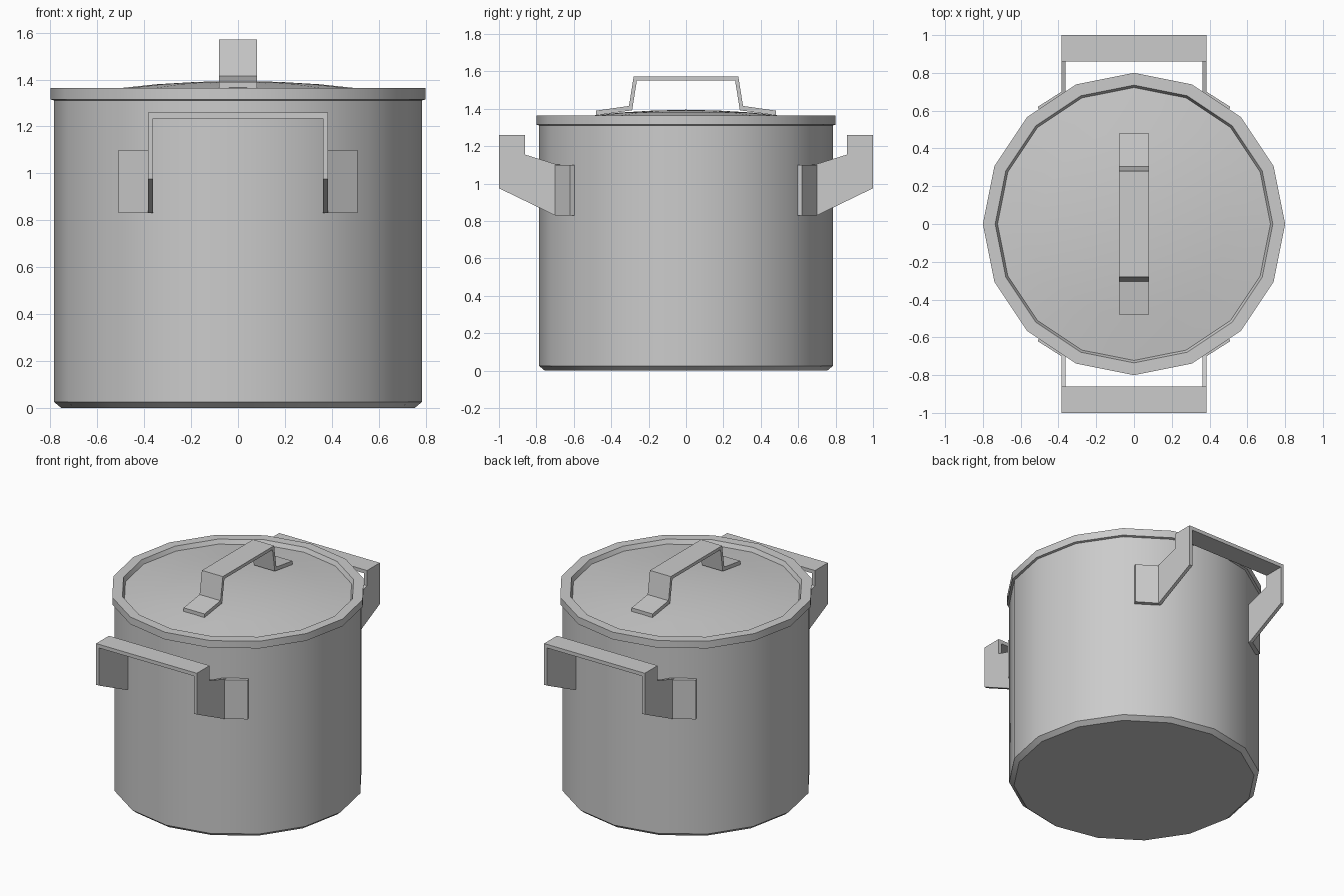
import bpy, bmesh, math

if "Cube" in bpy.data.objects:
    bpy.data.objects.remove(bpy.data.objects["Cube"])

steel = bpy.data.materials.new("brushed_steel")
steel.diffuse_color = (0.6, 0.6, 0.6, 1)
steel.use_nodes = True
steel.node_tree.nodes["Principled BSDF"].inputs["Base Color"].default_value = steel.diffuse_color


def finish(name, bm, smooth=False):
    bmesh.ops.remove_doubles(bm, verts=bm.verts, dist=1e-5)
    bmesh.ops.recalc_face_normals(bm, faces=bm.faces)
    me = bpy.data.meshes.new(name)
    bm.to_mesh(me)
    bm.free()
    me.materials.append(steel)
    ob = bpy.data.objects.new(name, me)
    bpy.context.collection.objects.link(ob)
    if smooth:
        bpy.ops.object.select_all(action='DESELECT')
        ob.select_set(True)
        bpy.context.view_layer.objects.active = ob
        bpy.ops.object.shade_smooth_by_angle(angle=math.radians(35))
    return ob


def lathe(name, profile, sides=16):
    """Spin an (r, z) profile; corners lie on the axes."""
    bm = bmesh.new()
    rings = [[bm.verts.new((r * math.cos(2 * math.pi * i / sides),
                            r * math.sin(2 * math.pi * i / sides), z))
              for i in range(sides)] if r > 0 else [bm.verts.new((0, 0, z))] * sides
             for r, z in profile]
    for a, b in zip(rings, rings[1:]):
        for i in range(sides):
            j = (i + 1) % sides
            bm.faces.new(list(dict.fromkeys((a[i], a[j], b[j], b[i]))))
    return finish(name, bm, True)


def prism(name, pts, axis, lo, hi, flip=(1, 1)):
    """Extrude a 2D outline along x (outline is y,z) or z (outline is x,y)."""
    bm = bmesh.new()

    def place(p, t):
        v = (t, p[0], p[1]) if axis == 'x' else (p[0], p[1], t)
        return bm.verts.new((v[0] * flip[0], v[1] * flip[1], v[2]))
    a = [place(p, lo) for p in pts]
    b = [place(p, hi) for p in pts]
    bm.faces.new(a)
    bm.faces.new(b)
    n = len(pts)
    for i in range(n):
        bm.faces.new((a[i], a[(i + 1) % n], b[(i + 1) % n], b[i]))
    return finish(name, bm)


# Pot body, rim and domed lid
lathe("pot_body", [(0, 0), (0.755, 0), (0.785, 0.025), (0.785, 1.32)])
lathe("rim", [(0.78, 1.31), (0.80, 1.315), (0.80, 1.365), (0.735, 1.365),
              (0.722, 1.335)])
lathe("lid", [(0.73, 1.335), (0.5, 1.364), (0.35, 1.38), (0.18, 1.39), (0, 1.395)])

# Lid handle: bent strap
top = [(-0.48, 1.39), (-0.305, 1.415), (-0.28, 1.572)]
low = [(-0.48, 1.365), (-0.288, 1.392), (-0.263, 1.55)]
mirror = lambda pts: [(-y, z) for y, z in reversed(pts)]
prism("lid_handle", top + mirror(top) + low[::1] and
      top + mirror(top) + [(-y, z) for y, z in low] + low[::-1], 'x', -0.08, 0.08)

# Side handles: grip, bent arms and tabs lying against the wall
arm = [(1, 1.26), (0.86, 1.26), (0.86, 1.155), (0.70, 1.105), (0.67, 1.10),
       (0.67, 0.83), (0.70, 0.83), (1, 0.975)]
tab = [(0.384, 0.70), (0.51, 0.62), (0.497, 0.595), (0.362, 0.682)]
for sy, side in ((-1, "front"), (1, "back")):
    prism(side + "_grip", [(1, 1.235), (1, 1.26), (0.86, 1.26), (0.86, 1.235)],
          'x', -0.362, 0.362, (1, sy))
    for sx, end in ((-1, "left"), (1, "right")):
        prism(f"{side}_{end}_arm", arm, 'x', 0.362, 0.385, (sx, sy))
        prism(f"{side}_{end}_tab", tab, 'z', 0.83, 1.10, (sx, sy))
